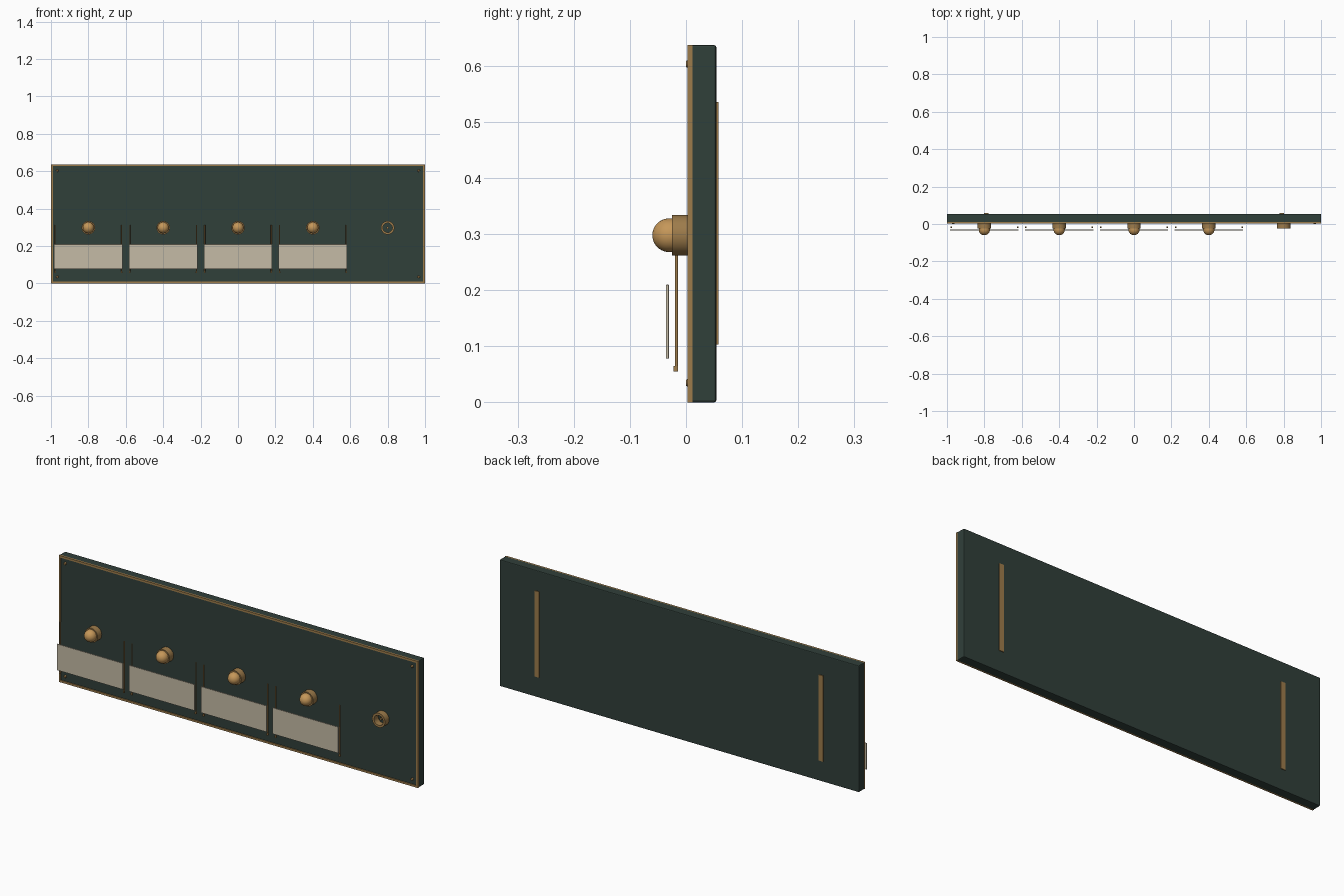
import bpy, bmesh, math
from mathutils import Matrix, Vector

if "Cube" in bpy.data.objects:
    bpy.data.objects.remove(bpy.data.objects["Cube"])


def material(name, rgb):
    m = bpy.data.materials.new(name)
    m.diffuse_color = (*rgb, 1)
    m.use_nodes = True
    m.node_tree.nodes["Principled BSDF"].inputs["Base Color"].default_value = m.diffuse_color
    return m


GREEN = material("dark_green", (0.030, 0.050, 0.042))
BRASS = material("brass", (0.34, 0.20, 0.07))
AMBER = material("amber", (0.56, 0.31, 0.10))
CREAM = material("cream", (0.56, 0.50, 0.38))


def finish(name, bm, mat, smooth=False):
    bmesh.ops.recalc_face_normals(bm, faces=bm.faces)
    me = bpy.data.meshes.new(name)
    bm.to_mesh(me)
    bm.free()
    ob = bpy.data.objects.new(name, me)
    bpy.context.collection.objects.link(ob)
    me.materials.append(mat)
    if smooth:
        bpy.ops.object.select_all(action='DESELECT')
        bpy.context.view_layer.objects.active = ob
        ob.select_set(True)
        bpy.ops.object.shade_smooth_by_angle(angle=math.radians(40))
    return ob


def box(name, mat, x, y, z, bevel=0):
    """Box between (min, max) pairs on each axis."""
    bm = bmesh.new()
    bmesh.ops.create_cube(bm, size=1)
    for v in bm.verts:
        v.co = Vector([a + (b - a) * (c + 0.5) for (a, b), c in zip((x, y, z), v.co)])
    if bevel:
        bmesh.ops.bevel(bm, geom=bm.edges[:], offset=bevel, segments=2,
                        profile=0.5, affect='EDGES')
    return finish(name, bm, mat)


def turned(name, mat, profile, loc, axis='Y', steps=32, closed=False):
    """Lathe a (radius, distance) profile about a Y or Z axis."""
    bm = bmesh.new()
    pts = [bm.verts.new((r, 0, d)) for r, d in profile]
    edges = [bm.edges.new(p) for p in zip(pts, pts[1:])]
    if closed:
        edges.append(bm.edges.new((pts[-1], pts[0])))
    bmesh.ops.spin(bm, geom=pts + edges, cent=(0, 0, 0), axis=(0, 0, 1),
                   angle=math.tau, steps=steps)
    bmesh.ops.remove_doubles(bm, verts=bm.verts, dist=1e-5)
    turn = Matrix.Rotation(math.pi / 2, 4, 'X') if axis == 'Y' else Matrix()
    bm.transform(Matrix.Translation(loc) @ turn)   # lathe axis then points to -y
    return finish(name, bm, mat, True)


H = 0.637
FACE = 0.008

# back board
box("board", GREEN, (-1, 1), (FACE, 0.054), (0, H), 0.004)

# thin brass border on the front
for z0 in (0, H - 0.010):
    box("border_rail", BRASS, (-1, 1), (0.003, FACE + 0.004), (z0, z0 + 0.010))
for s in (-1, 1):
    x0, x1 = sorted((s * 0.990, s * 1.0))
    box("border_stile", BRASS, (x0, x1), (0.003, FACE + 0.004), (0.010, H - 0.010))
    # wall strips on the back
    box("back_strip", BRASS, (s * 0.79 - 0.0125, s * 0.79 + 0.0125),
        (0.050, 0.058), (0.103, 0.535))
    # corner screws
    for z in (0.035, 0.603):
        turned("corner_screw", BRASS,
               [(0, 0), (0.0065, 0), (0.0065, 0.007), (0.005, 0.009), (0, 0.009)],
               (s * 0.966, 0.009, z), steps=16)

# sockets, the last one left empty
for x in (-0.8, -0.4, 0, 0.4, 0.8):
    turned("socket", BRASS,
           [(0.025, 0), (0.036, 0), (0.036, 0.034), (0.025, 0.034)],
           (x, FACE + 0.001, 0.298), closed=True)
turned("socket_pin", BRASS, [(0, 0), (0.006, 0), (0.006, 0.018), (0, 0.018)],
       (0.8, FACE + 0.001, 0.298), steps=16)

# domes, name plates and their hanging rods
for x in (-0.8, -0.4, 0, 0.4):
    arc = [(0.030 * math.cos(a), 0.030 + 0.030 * math.sin(a))
           for a in (math.pi / 2 * i / 10 for i in range(10))]
    turned("dome", AMBER, [(0, 0.020), (0.030, 0.020)] + arc + [(0, 0.060)],
           (x, 0, 0.298))
    box("plate", CREAM, (x - 0.183, x + 0.183), (-0.0355, -0.0305), (0.078, 0.210), 0.001)
    for s in (-1, 1):
        rx = x + s * 0.178
        turned("rod", BRASS, [(0, 0.055), (0.003, 0.055), (0.003, 0.313), (0, 0.313)],
               (rx, -0.017, 0), axis='Z', steps=12)
        box("rod_foot", BRASS, (rx - 0.004, rx + 0.004), (-0.022, -0.014), (0.055, 0.065))
